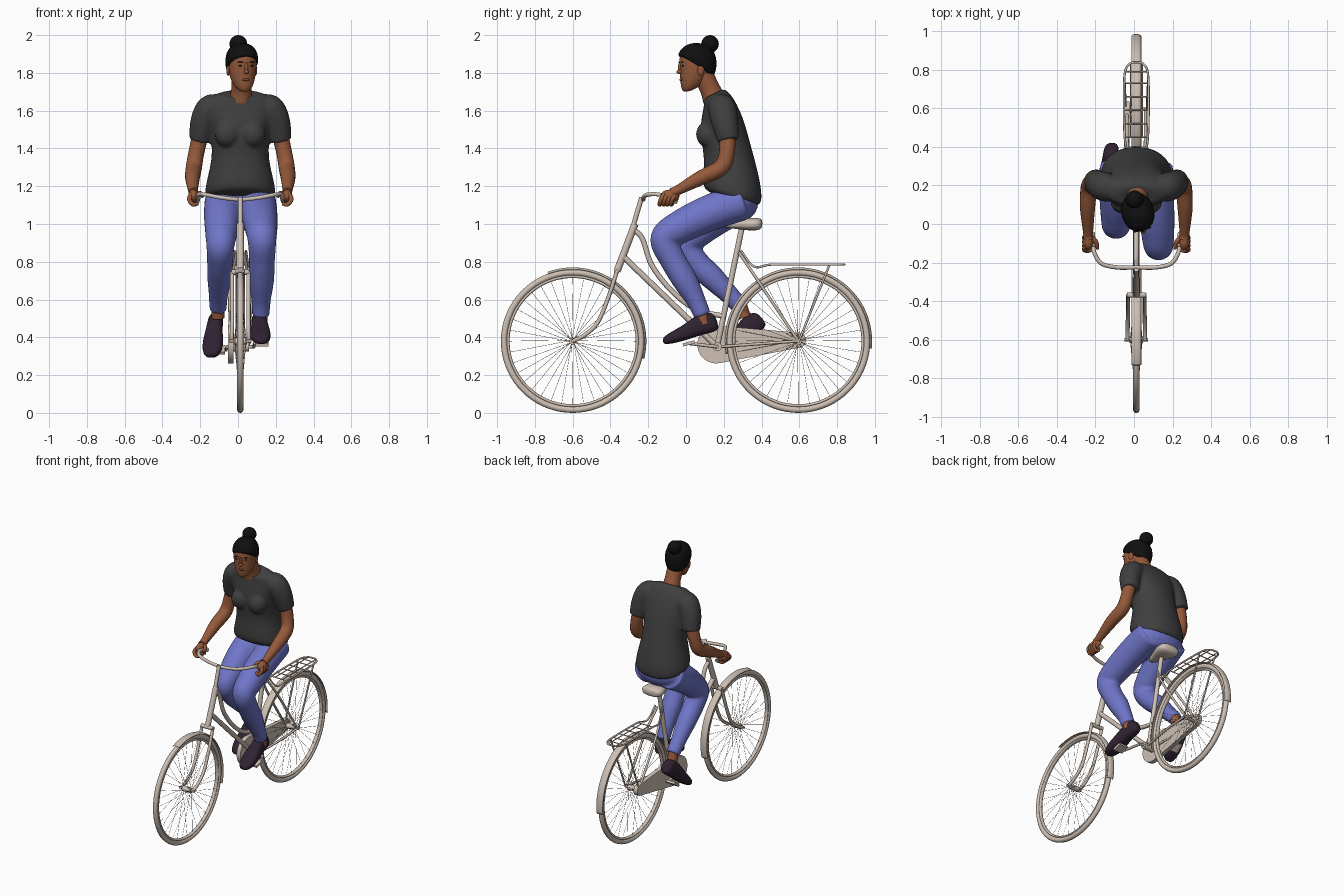
import bpy, bmesh, math
from mathutils import Vector, Matrix

if "Cube" in bpy.data.objects:
    bpy.data.objects.remove(bpy.data.objects["Cube"])

CX = 0.012  # centre line of bike and rider
HUBS = {"front": (-0.60, 0.38), "rear": (0.595, 0.38)}
MATS = {}
for key, rgb in dict(paint=(.62, .53, .46), shirt=(.05, .05, .05), jeans=(.16, .18, .58), skin=(.30, .10, .042),
                     hair=(.005, .005, .005), shoe=(.03, .016, .032), lip=(.22, .06, .03)).items():
    MATS[key] = bpy.data.materials.new(key)
    MATS[key].diffuse_color = (*rgb, 1)

def link(name, data, material):
    data.materials.append(MATS[material])
    ob = bpy.data.objects.new(name, data)
    bpy.context.collection.objects.link(ob)
    return ob

def add(name, bm, material, smooth=True):
    bmesh.ops.recalc_face_normals(bm, faces=bm.faces)
    me = bpy.data.meshes.new(name)
    bm.to_mesh(me)
    bm.free()
    me.polygons.foreach_set("use_smooth", [smooth] * len(me.polygons))
    return link(name, me, material)

def spline_points(pts, n=6):
    """Catmull-Rom through (x, y, z, radius) points."""
    P = [Vector(p) for p in pts]
    if len(P) == 2:
        return P
    P, out = [2 * P[0] - P[1]] + P + [2 * P[-1] - P[-2]], []
    for a, b, c, d in zip(P, P[1:], P[2:], P[3:]):
        for t in [k / n for k in range(n)]:
            out.append(b + .5 * ((c - a) * t + (2 * a - 5 * b + 4 * c - d) * t * t + (3 * b - a - 3 * c + d) * t ** 3))
    return out + [P[-2]]

def tube(name, paths, r=None, material="paint", res=2):
    """Round tubes; points are (x, y, z) with one radius r, or (x, y, z, radius)."""
    cu = bpy.data.curves.new(name, 'CURVE')
    cu.dimensions, cu.fill_mode = '3D', 'FULL'
    cu.bevel_depth, cu.bevel_resolution, cu.use_fill_caps = 1, res, True
    for path in paths:
        pts = spline_points([p if len(p) == 4 else (*p, r) for p in path])
        s = cu.splines.new('POLY')
        s.points.add(len(pts) - 1)
        for q, p in zip(s.points, pts):
            q.co, q.radius = (p[0] + CX, p[1], p[2], 1), p[3]
    return link(name, cu, material)

def grid(name, rows, material, closed):
    """Faces between rows of points; closed rows also get end caps."""
    bm = bmesh.new()
    rows = [[bm.verts.new(p) for p in row] for row in rows]
    for p, q in zip(rows, rows[1:]):
        for j in range(0 if closed else 1, len(p)):
            bm.faces.new((p[j - 1], p[j], q[j], q[j - 1]))
    if closed:
        bm.faces.new(rows[0])
        bm.faces.new(rows[-1])
    bmesh.ops.remove_doubles(bm, verts=bm.verts, dist=1e-5)
    return add(name, bm, material)

def loft(name, rings, material, power=2, cx=CX, splay=0, seg=28):
    """Skin oval rings given as (y, z) of two opposite points plus a half width."""
    def bend(v):
        return math.copysign(abs(v) ** (2 / power), v)
    rows = []
    for i, (y0, z0, y1, z1, hw) in enumerate(rings):
        cs = [(bend(math.cos(a)), bend(math.sin(a)) / 2 + .5) for a in [2 * math.pi * k / seg for k in range(seg)]]
        rows.append([(cx + splay * i + hw * c, y0 + (y1 - y0) * u, z0 + (z1 - z0) * u) for c, u in cs])
    ob = grid(name, rows, material, True)
    ob.modifiers.new("smooth", 'SUBSURF').levels = 1
    return ob

def ball(name, loc, size, material):
    bm = bmesh.new()
    bmesh.ops.create_uvsphere(bm, u_segments=24, v_segments=14, radius=1,
                              matrix=Matrix.Translation(loc) @ Matrix.Diagonal((*size, 1)))
    return add(name, bm, material)

def sweep(name, hub, profile, a0=0, a1=360, n=72):
    """Turn a (radius, x) profile round a wheel hub from a0 to a1 degrees."""
    angles = [math.radians(a0 + (a1 - a0) * i / n) for i in range(n + 1)]
    return grid(name, [[(CX + x, hub[0] + r * math.cos(a), hub[1] + r * math.sin(a)) for r, x in profile]
                       for a in angles], "paint", False)

def oval(r, ry, rx, a0=0, a1=360, n=12):
    angles = [math.radians(a0 + (a1 - a0) * k / n) for k in range(n + 1)]
    return [(r + ry * math.cos(a), rx * math.sin(a)) for a in angles]

# wheels: tyre, rim, spokes, hub, mudguard
for side, (hy, hz) in HUBS.items():
    sweep(side + "_tyre", (hy, hz), oval(.363, .017, .017))
    sweep(side + "_rim", (hy, hz), oval(.342, .008, .013))
    spokes = []
    for k in range(36):
        a = 2 * math.pi * k / 36
        b = a + (.25 if k % 4 < 2 else -.25)
        spokes.append([(.03 * (-1) ** k, hy + .018 * math.cos(b), hz + .018 * math.sin(b)),
                       (0, hy + .34 * math.cos(a), hz + .34 * math.sin(a))])
    tube(side + "_spokes", spokes, .001, res=0)
    tube(side + "_hub", [[(-.035, hy, hz), (.035, hy, hz)]], .018, res=4)
    tube(side + "_axle", [[(-.06, hy, hz), (.06, hy, hz)]], .008)
    arc = (-14, 110) if side == "front" else (-6, 190)
    guard = sweep(side + "_mudguard", (hy, hz), oval(.378, .012, .026, -90, 90), *arc)
    guard.modifiers.new("thick", 'SOLIDIFY').thickness = .003

# frame and fork
BB = (0, .165, .35)
tube("head_tube", [[(0, -.27, 1.0), (0, -.365, .75)]], .019, res=4)
tube("stem", [[(0, -.235, 1.14), (0, -.30, .92)]], .013, res=4)
tube("down_tube", [[(0, -.335, .83), BB]], .016, res=4)
tube("step_through_tube", [[(0, -.275, .97), (0, -.23, .92), (0, -.18, .78), (0, -.07, .64), (0, .06, .545), (0, .21, .51)]], .014, res=4)
tube("seat_tube", [[(0, .30, 1.0), BB]], .015, res=4)
tube("bottom_bracket", [[(-.045, .165, .35), (.045, .165, .35)]], .024, res=4)
tube("fork_crown", [[(-.047, -.368, .745), (.047, -.368, .745)]], .014, res=4)
blade = ((.043, -.367, .745), (.043, -.415, .6), (.043, -.47, .475), (.045, -.54, .41), (.045, -.6, .38))
tube("fork_blades", [[(s * x, y, z) for x, y, z in blade] for s in (-1, 1)], .011)
tube("rear_stays", [[(s * .02, y, z), (s * .045, .40, z + (.38 - z) * k), (s * .048, .595, .38)]
                    for s in (-1, 1) for y, z, k in ((.28, .85, .38), (.17, .35, .55))], .008)
# handlebar and grips
half = [(.1, -.225, 1.14), (.18, -.205, 1.155), (.217, -.15, 1.157), (.225, -.1, 1.143), (.23, -.05, 1.122)]
tube("handlebar", [[(-x, y, z) for x, y, z in half[::-1]] + [(0, -.225, 1.13)] + half], .011, res=3)
tube("grips", [[(s * .224, -.12, 1.148), (s * .231, -.045, 1.12)] for s in (-1, 1)], .016, res=3)
# saddle
loft("saddle", [(.405, .98, .405, 1.025, .05), (.385, .965, .385, 1.032, .08), (.33, .965, .33, 1.034, .078),
                (.26, .975, .26, 1.028, .045), (.205, .98, .205, 1.02, .026), (.182, .988, .182, 1.014, .015)], "paint", 2.5)
# luggage rack
side_rail = [(.03, .29, .86), (.045, .36, .775), (.06, .45, .785), (.064, .62, .785), (.06, .78, .785), (.035, .83, .785)]
tube("rack_loop", [[(-x, y, z) for x, y, z in side_rail] + [(0, .838, .785)] + side_rail[::-1]], .006)
tube("rack_bars", [[(-.062, y, .785), (.062, y, .785)] for y in (.45, .52, .59, .66, .73, .79)]
     + [[(x, .45, .785), (x, .83, .785)] for x in (-.03, .03)], .0035)
tube("rack_stays", [[(s * .062, .76, .785), (s * .055, .6, .385)] for s in (-1, 1)], .006)
# chain case: hull of a big and a small circle, on the left side
bm = bmesh.new()
for cy, cz, r in ((.16, .362, .1), (.595, .385, .04)):
    for r_, x in [(r, x) for x in (-.065, -.035)]:
        bmesh.ops.create_circle(bm, segments=40, radius=r, matrix=Matrix.Translation((CX + x, cy, cz)) @ Matrix.Rotation(math.pi / 2, 4, 'Y'))
bmesh.ops.convex_hull(bm, input=bm.verts)
bmesh.ops.delete(bm, geom=[e for e in bm.edges if not e.link_faces], context='EDGES')
bmesh.ops.delete(bm, geom=[v for v in bm.verts if not v.link_faces], context='VERTS')
case = add("chain_case", bm, "paint")
bpy.context.view_layer.objects.active = case
case.select_set(True)
bpy.ops.object.shade_smooth_by_angle(angle=math.radians(35))
# cranks and pedals
for side, s, py, pz, tilt in (("right", 1, .015, .368, 15), ("left", -1, .30, .335, 36)):
    tube(side + "_crank", [[(s * .04, .165, .35), (s * .072, .165, .35)], [(s * .072, .165, .35), (s * .075, py, pz)],
                           [(s * .07, py, pz), (s * .15, py, pz)]], .009)
    bm = bmesh.new()
    bmesh.ops.create_cube(bm, size=1, matrix=Matrix.Translation((CX + s * .115, py, pz))
                          @ Matrix.Rotation(math.radians(tilt), 4, 'X') @ Matrix.Diagonal((.07, .065, .016, 1)))
    add(side + "_pedal", bm, "paint", False)

# legs, ankles and shoes
jeans = [ball("jeans", (CX, .275, 1.115), (.175, .108, .105), "jeans")]
legs = {"right": [(.09, .30, 1.12, .1), (.1, .13, 1.06, .097), (.11, -.03, .985, .088), (.115, -.113, .92, .077), (.115, -.07, .81, .069),
                  (.112, -.005, .70, .067), (.11, .055, .59, .051), (.11, .088, .515, .046)],
        "left": [(-.09, .30, 1.12, .1), (-.095, .17, 1.045, .098), (-.1, .06, .96, .087), (-.105, -.004, .885, .075), (-.107, .055, .795, .069),
                 (-.11, .14, .715, .065), (-.116, .235, .62, .051), (-.118, .30, .55, .046)]}
shoe = [(-.008, .024, .014, .07), (.006, .038, 0, .1), (.045, .041, -.002, .11), (.085, .042, 0, .11), (.13, .047, -.002, .092),
        (.185, .055, -.004, .072), (.24, .053, -.003, .06), (.28, .04, .002, .047), (.298, .02, .01, .034)]
for side, heel, d, cx, splay in (("right", (.17, .437), (-.963, -.27), .108, .002), ("left", (.425, .458), (-.805, -.593), -.112, -.004)):
    jeans.append(tube(side + "_leg", [legs[side]], None, "jeans", 8))
    ax, ay, az, _ = legs[side][-1]
    tube(side + "_ankle", [[(ax, ay - .015, az + .03, .035), (ax, ay + .01, az - .045, .035)]], None, "skin", 5)
    loft(side + "_shoe", [(heel[0] + d[0] * t + d[1] * b, heel[1] + d[1] * t - d[0] * b,
                           heel[0] + d[0] * t + d[1] * c, heel[1] + d[1] * t - d[0] * c, w) for t, w, b, c in shoe], "shoe", 2.6, cx, splay)

# shirt body
shirt = [loft("shirt", [(.10, 1.165, .392, 1.075, .187), (.09, 1.21, .405, 1.13, .19), (.09, 1.27, .395, 1.22, .175), (.097, 1.35, .365, 1.34, .149),
                        (.08, 1.44, .337, 1.44, .153), (.075, 1.53, .308, 1.55, .163), (.09, 1.6, .272, 1.63, .19), (.1, 1.66, .24, 1.685, .178),
                        (.09, 1.67, .205, 1.715, .105), (.075, 1.648, .19, 1.715, .068)], "shirt", 2.15)]
# bust, sleeves, arms and hands
for side, s in (("right", 1), ("left", -1)):
    shirt.append(ball("bust", (CX + s * .068, .115, 1.475), (.066, .062, .07), "shirt"))
    shirt.append(tube(side + "_sleeve", [[(s * .1, .18, 1.615, .06), (s * .155, .19, 1.612, .075), (s * .192, .205, 1.545, .072),
                                          (s * .213, .226, 1.442, .06)]], None, "shirt", 7))
    tube(side + "_arm", [[(s * .21, .22, 1.48, .044), (s * .234, .215, 1.37, .042), (s * .246, .185, 1.298, .043),
                          (s * .253, .08, 1.245, .039), (s * .25, -.045, 1.178, .026), (s * .248, -.075, 1.165, .027)]], None, "skin", 6)
    ball(side + "_palm", (CX + s * .248, -.085, 1.148), (.028, .05, .034), "skin")
    tube(side + "_fingers", [[(s * .258, y, 1.16, .012), (s * .27, y - .018, 1.13, .012), (s * .25, y - .024, 1.103, .011),
                              (s * .224, y - .015, 1.108, .009)] for y in (-.115, -.095, -.075, -.055)], None, "skin", 3)
    tube(side + "_thumb", [[(s * .235, -.065, 1.165, .013), (s * .208, -.095, 1.16, .012), (s * .2, -.13, 1.145, .008)]], None, "skin", 3)

# neck and head, turned a little to the right
tube("neck", [[(.003, .15, 1.66, .062), (.006, .125, 1.72, .053), (.008, .09, 1.79, .055)]], None, "skin", 7)
HX = .02
head = [loft("head", [(-.01, 1.697, .02, 1.705, .018), (-.024, 1.708, .05, 1.715, .036), (-.03, 1.74, .09, 1.745, .056), (-.033, 1.79, .13, 1.79, .07),
                      (-.034, 1.83, .145, 1.83, .076), (-.04, 1.87, .15, 1.87, .077), (-.025, 1.915, .145, 1.915, .068), (.02, 1.945, .11, 1.945, .04)],
             "skin", 2.1, HX),
        loft("hair", [(-.036, 1.888, .13, 1.765, .076), (-.042, 1.894, .152, 1.785, .084), (-.04, 1.908, .164, 1.83, .087),
                      (-.022, 1.932, .163, 1.885, .08), (.005, 1.95, .14, 1.93, .06), (.04, 1.96, .1, 1.955, .025)], "hair", 2.1, HX),
        ball("hair_bun", (HX, .13, 1.953), (.047, .046, .047), "hair"),
        ball("nose", (HX, -.036, 1.805), (.014, .018, .012), "skin"), ball("nose_bridge", (HX, -.033, 1.828), (.009, .013, .03), "skin"),
        ball("lips", (HX, -.0275, 1.764), (.02, .009, .008), "lip")]
for s in (-1, 1):
    head += [ball("eye", (HX + s * .03, -.0275, 1.838), (.011, .004, .004), "hair"),
             ball("eyebrow", (HX + s * .031, -.032, 1.857), (.017, .005, .0025), "hair"),
             ball("ear", (HX + s * .075, .06, 1.815), (.008, .018, .03), "skin")]
pivot = Matrix.Translation((HX, .06, 0))
for ob in head:
    ob.matrix_basis = pivot @ Matrix.Rotation(math.radians(15), 4, 'Z') @ pivot.inverted()

# turn everything into meshes, then fuse the clothes into smooth skins
bpy.ops.object.select_all(action='SELECT')
bpy.context.view_layer.objects.active = case
bpy.ops.object.convert(target='MESH')
for parts in (shirt, jeans):
    bpy.ops.object.select_all(action='DESELECT')
    for ob in parts:
        ob.select_set(True)
    bpy.context.view_layer.objects.active = parts[0]
    bpy.ops.object.join()
    skin = parts[0].modifiers.new("fuse", 'REMESH')
    skin.mode, skin.voxel_size, skin.use_smooth_shade = 'VOXEL', .009, True
    parts[0].modifiers.new("relax", 'SMOOTH').iterations = 8

for m in bpy.data.materials:
    if m.users and not m.is_grease_pencil:
        m.use_nodes = True
        m.node_tree.nodes["Principled BSDF"].inputs["Base Color"].default_value = m.diffuse_color
